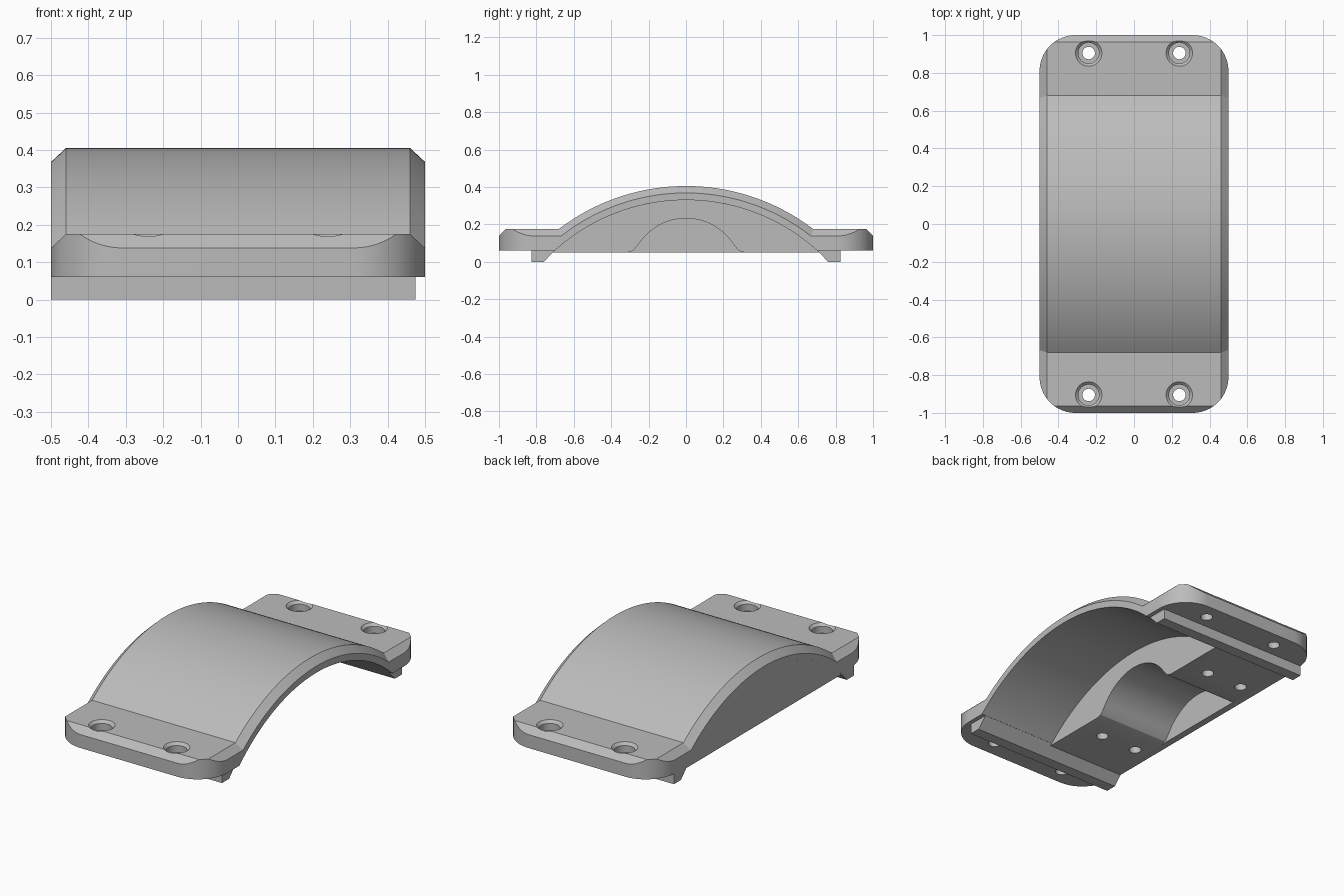
import bpy, bmesh, math

cube = bpy.data.objects.get("Cube")
if cube:
    bpy.data.objects.remove(cube, do_unlink=True)

grey = bpy.data.materials.new("plain grey")
grey.use_nodes = True
GREY = (0.5, 0.5, 0.5, 1)
grey.diffuse_color = GREY
grey.node_tree.nodes["Principled BSDF"].inputs["Base Color"].default_value = GREY

CENTRE = -0.715          # height of the arch's centre
OUTER, INNER = 1.12, 1.045
FLANGE_TOP, FLANGE_BOTTOM = 0.175, 0.06
BEVEL = 0.037
LEFT_X, RIGHT_X = -0.5, 0.5


def loft(name, sections):
    """Skin equal-length closed sections and cap both ends."""
    bm = bmesh.new()
    rings = [[bm.verts.new(p) for p in s] for s in sections]
    n = len(rings[0])
    for a, b in zip(rings, rings[1:]):
        for i in range(n):
            j = (i + 1) % n
            bm.faces.new((a[i], a[j], b[j], b[i]))
    bm.faces.new(rings[0])
    bm.faces.new(rings[-1])
    bmesh.ops.recalc_face_normals(bm, faces=bm.faces)
    mesh = bpy.data.meshes.new(name)
    bm.to_mesh(mesh)
    bm.free()
    mesh.materials.append(grey)
    obj = bpy.data.objects.new(name, mesh)
    bpy.context.collection.objects.link(obj)
    return obj


def along_x(name, profile, x0, x1):
    return loft(name, [[(x, y, z) for y, z in profile] for x in (x0, x1)])


def arc(radius, z_end, steps=64, centre=CENTRE):
    """Arc points from -y to +y, ending at height z_end."""
    a = math.acos((z_end - centre) / radius)
    angles = [a * (2 * i / steps - 1) for i in range(steps + 1)]
    return [(radius * math.sin(t), centre + radius * math.cos(t)) for t in angles]


def circle(x, y, r, z, n=40):
    return [(x + r * math.cos(math.tau * i / n), y + r * math.sin(math.tau * i / n), z)
            for i in range(n)]


def boolean(obj, cutter, operation):
    mod = obj.modifiers.new("cut", 'BOOLEAN')
    mod.operation, mod.solver, mod.object = operation, 'EXACT', cutter
    bpy.context.view_layer.objects.active = obj
    bpy.ops.object.modifier_apply(modifier=mod.name)
    bpy.data.objects.remove(cutter, do_unlink=True)


def cover_section(x, drop):
    """Arch with flat flanges; the top is lowered by drop at the side edges."""
    top = FLANGE_TOP - drop
    end = [(1 - BEVEL, top), (1, FLANGE_TOP - BEVEL), (1, FLANGE_BOTTOM)]
    mirrored = [(-y, z) for y, z in reversed(end)]
    pts = mirrored + arc(OUTER - drop, top) + end + arc(INNER, FLANGE_BOTTOM)[::-1]
    return [(x, y, z) for y, z in pts]


# Arched cover with bevelled side edges
cover = loft("arched_cover", [
    cover_section(LEFT_X, BEVEL), cover_section(LEFT_X + 0.04, 0),
    cover_section(RIGHT_X - 0.04, 0), cover_section(RIGHT_X, BEVEL)])

# Rounded plan outline trims the flange corners
R = 0.19
outline = []
for k, (sx, sy) in enumerate([(1, 1), (-1, 1), (-1, -1), (1, -1)]):
    for i in range(17):
        t = math.pi / 2 * (k + i / 16)
        outline.append((sx * (0.5 - R) + R * math.cos(t), sy * (1 - R) + R * math.sin(t)))
trim = loft("outline_trim", [[(x, y, z) for x, y in outline] for z in (-0.2, 0.6)])
boolean(cover, trim, 'INTERSECT')

# Counterbored screw holes in the flanges
BORE = [(0.033, 0), (0.033, 0.12), (0.055, 0.12), (0.055, 0.16), (0.07, 0.175), (0.07, 0.25)]
for x in (-0.24, 0.24):
    for y in (-0.905, 0.905):
        bore = loft("bore", [circle(x, y, r, z) for r, z in BORE])
        boolean(cover, bore, 'DIFFERENCE')

# Locating ribs under the flanges
rib = [(0.76, 0), (0.825, 0), (0.825, FLANGE_BOTTOM), (0.702, FLANGE_BOTTOM)]
front_rib = along_x("front_rib", [(-y, z) for y, z in rib], LEFT_X, 0.475)
back_rib = along_x("back_rib", rib, LEFT_X, 0.475)

# Thin end wall closing one side of the arch
BASE = 0.05
end_wall = along_x("end_wall", arc(INNER, BASE), LEFT_X, -0.46)

# Clamp block with a flared half-round channel
flare = [(0.27, 0.073), (0.285, 0.058), (0.315, BASE)]
channel = [(-y, z) for y, z in reversed(flare)] + arc(0.3, 0.1, 32, -0.068) + flare
block = along_x("clamp_block", arc(INNER, BASE) + channel[::-1], -0.46, 0)

# Blind screw holes in the block
for x in (-0.15, -0.385):
    for y in (-0.45, 0.45):
        hole = loft("hole", [circle(x, y, 0.033, z, 24) for z in (0, 0.17)])
        boolean(block, hole, 'DIFFERENCE')

# Smooth curves, crisp edges
bpy.ops.object.select_all(action='DESELECT')
for obj in (cover, front_rib, back_rib, end_wall, block):
    obj.select_set(True)
bpy.context.view_layer.objects.active = cover
bpy.ops.object.shade_smooth_by_angle(angle=math.radians(25))
